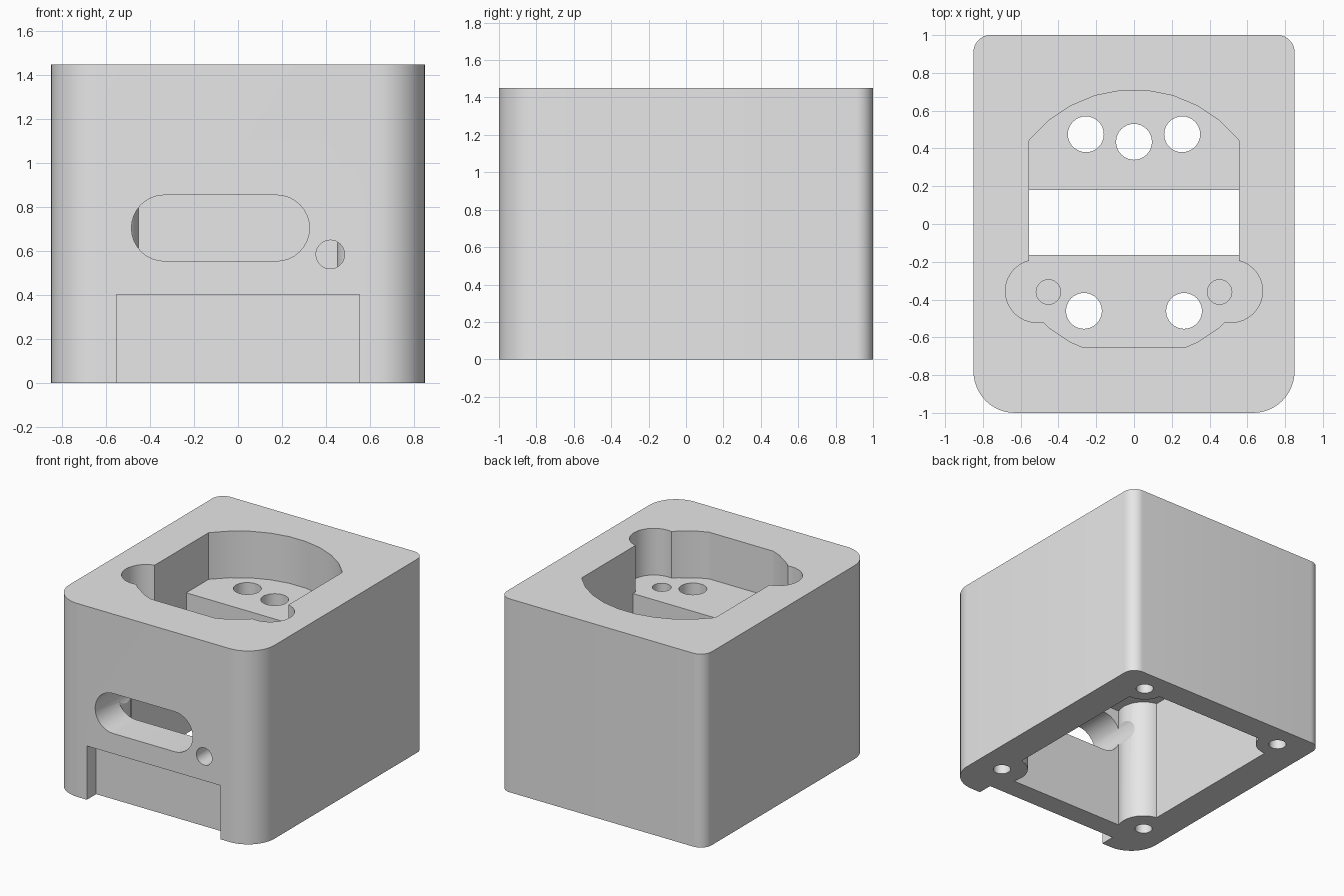
import bpy
import bmesh
from math import cos, sin, pi, radians

cube = bpy.data.objects.get("Cube")
if cube:
    bpy.data.objects.remove(cube, do_unlink=True)

HEIGHT = 1.45
LEDGE = 1.10     # floor of the top recess
CEILING = 0.91   # top of the lower cavity

grey = bpy.data.materials.new("light grey plastic")
grey.use_nodes = True
grey.diffuse_color = (0.8, 0.8, 0.8, 1)
grey.node_tree.nodes["Principled BSDF"].inputs["Base Color"].default_value = (0.8, 0.8, 0.8, 1)


def arc(cx, cy, r, start, end, n):
    steps = [radians(start + (end - start) * i / n) for i in range(n + 1)]
    return [(cx + r * cos(t), cy + r * sin(t)) for t in steps]


def circle(cx, cy, r, n=32):
    return arc(cx, cy, r, 0, 360, n)[:-1]


def rect(x0, x1, y0, y1):
    return [(x0, y0), (x1, y0), (x1, y1), (x0, y1)]


def prism(name, outline, low, high, along_y=False):
    """Extrude an outline along z, or along y when the outline lies in xz."""
    bm = bmesh.new()
    place = (lambda p, d: (p[0], d, p[1])) if along_y else (lambda p, d: (p[0], p[1], d))
    face = bm.faces.new([bm.verts.new(place(p, low)) for p in outline])
    new = bmesh.ops.extrude_face_region(bm, geom=[face])["geom"]
    shift = (0, high - low, 0) if along_y else (0, 0, high - low)
    bmesh.ops.translate(bm, vec=shift, verts=[v for v in new if isinstance(v, bmesh.types.BMVert)])
    bmesh.ops.recalc_face_normals(bm, faces=bm.faces)
    mesh = bpy.data.meshes.new(name)
    bm.to_mesh(mesh)
    bm.free()
    mesh.materials.append(grey)
    obj = bpy.data.objects.new(name, mesh)
    bpy.context.collection.objects.link(obj)
    return obj


def combine(target, tool, operation="DIFFERENCE"):
    """Apply a boolean and discard the tool."""
    mod = target.modifiers.new("cut", "BOOLEAN")
    mod.operation = operation
    mod.solver = "EXACT"
    mod.object = tool
    bpy.context.view_layer.objects.active = target
    bpy.ops.object.modifier_apply(modifier=mod.name)
    bpy.data.objects.remove(tool, do_unlink=True)


# Outer block: large front corners, small back corners
block = (arc(0.63, -0.78, 0.22, -90, 0, 12) + arc(0.76, 0.91, 0.09, 0, 90, 10)
         + arc(-0.76, 0.91, 0.09, 90, 180, 10) + arc(-0.63, -0.78, 0.22, 180, 270, 12))
housing = prism("housing", block, 0, HEIGHT)

# Lower cavity, leaving screw posts standing in its corners
posts = [(s * x, y, r) for s in (-1, 1) for x, y, r in ((0.64, -0.66, 0.18), (0.60, 0.83, 0.15))]
cavity = prism("cavity", rect(-0.61, 0.61, -0.73, 0.81), -0.1, CEILING)
for x, y, r in posts:
    combine(cavity, prism("post", circle(x, y, r), -0.2, HEIGHT))
combine(housing, cavity)

# Screw holes in the posts
for x, y, r in posts:
    combine(housing, prism("screw_hole", circle(x, y, 0.06, 24), -0.1, 0.5))

# Top recess: faceted circle trimmed at the sides and front, with two side lobes
recess = prism("recess", arc(0, 0, 0.71, 5.625, 354.375, 31), LEDGE, HEIGHT + 0.1)
combine(recess, prism("trim", rect(-0.555, 0.555, -0.655, 1), 0, 2), "INTERSECT")
for side in (-1, 1):
    combine(recess, prism("lobe", circle(side * 0.515, -0.355, 0.166), LEDGE, HEIGHT + 0.1), "UNION")
combine(housing, recess)

# Opening and round holes through the recess floor
combine(housing, prism("opening", rect(-0.555, 0.555, -0.165, 0.18), 0.8, LEDGE + 0.1))
for x, y in ((-0.255, 0.475), (0.255, 0.475), (0, 0.435), (-0.265, -0.46), (0.265, -0.46)):
    combine(housing, prism("floor_hole", circle(x, y, 0.095), 0.8, LEDGE + 0.1))

# Blind pilot holes under the lobes
for side in (-1, 1):
    combine(housing, prism("pilot_hole", circle(side * 0.453, -0.36, 0.065, 24), 0.96, LEDGE + 0.1))

# Front slot, indicator hole and bottom notch
slot = arc(0.175, 0.705, 0.15, -90, 90, 16) + arc(-0.335, 0.705, 0.15, 90, 270, 16)
combine(housing, prism("slot", slot, -1.1, -0.45, True))
combine(housing, prism("indicator_hole", circle(0.42, 0.585, 0.065), -1.1, -0.45, True))
combine(housing, prism("notch", rect(-0.553, 0.553, -0.1, 0.403), -1.1, -0.89, True))

# Smooth the rounded walls, keep the edges sharp
bpy.ops.object.select_all(action="DESELECT")
housing.select_set(True)
bpy.context.view_layer.objects.active = housing
bpy.ops.object.shade_smooth_by_angle(angle=radians(20))
